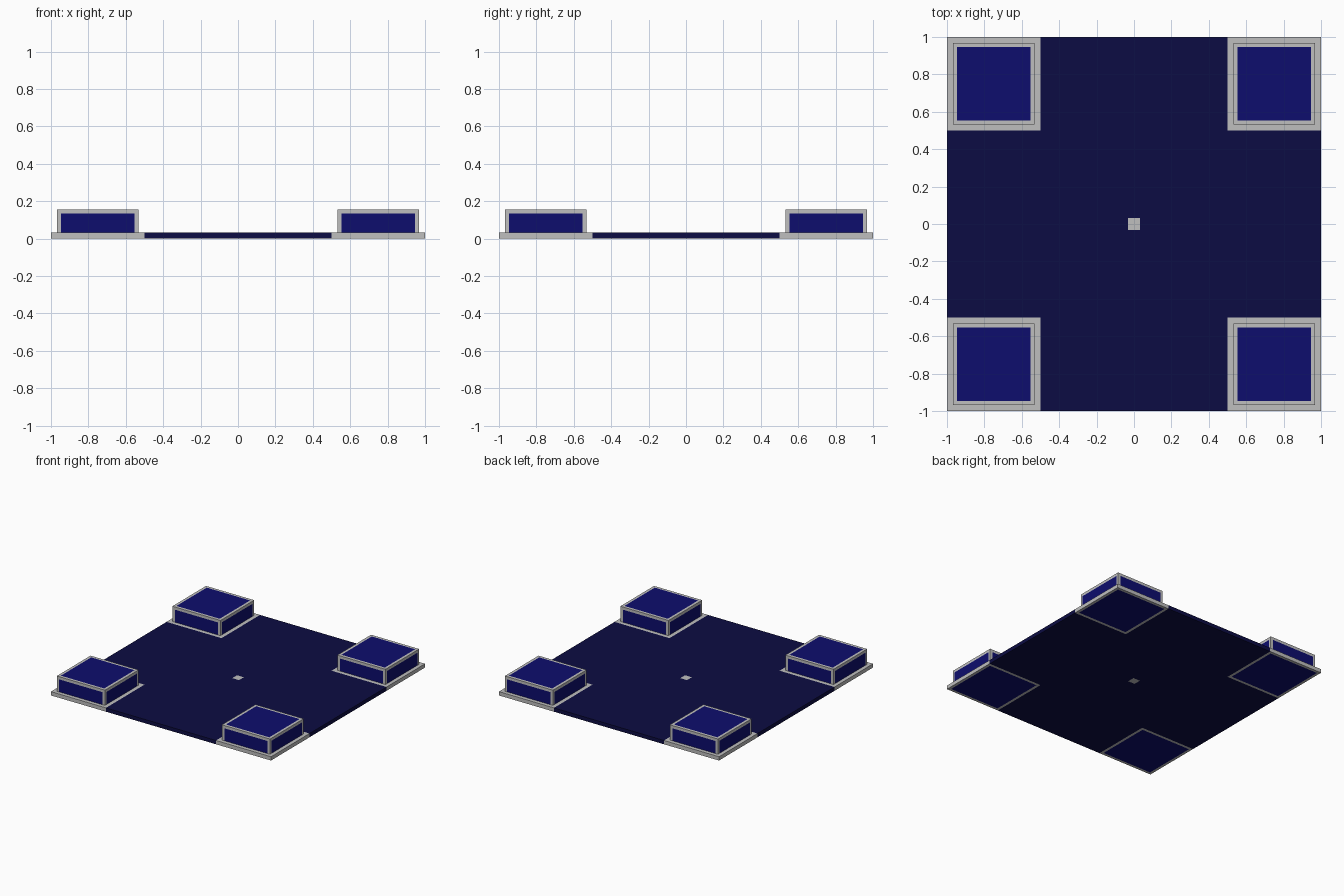
import bpy
import bmesh

cube = bpy.data.objects.get("Cube")
if cube:
    bpy.data.objects.remove(cube, do_unlink=True)

U = 1 / 32  # base unit: slab thickness and trim width


def make_material(name, rgb):
    mat = bpy.data.materials.new(name)
    mat.use_nodes = True
    color = (*rgb, 1.0)
    mat.diffuse_color = color
    bsdf = mat.node_tree.nodes["Principled BSDF"]
    bsdf.inputs["Base Color"].default_value = color
    bsdf.inputs["Roughness"].default_value = 0.8
    return mat


GREY = make_material("light grey trim", (0.52, 0.52, 0.52))
NAVY = make_material("dark navy", (0.0037, 0.0037, 0.056))
BLUE = make_material("deep blue", (0.004, 0.004, 0.155))


def add_object(name, bm, mats):
    bmesh.ops.recalc_face_normals(bm, faces=bm.faces)
    mesh = bpy.data.meshes.new(name)
    bm.to_mesh(mesh)
    bm.free()
    for mat in mats:
        mesh.materials.append(mat)
    obj = bpy.data.objects.new(name, mesh)
    bpy.context.collection.objects.link(obj)


def box(cx, cy, half, height):
    """Square box standing on z = 0."""
    bm = bmesh.new()
    bmesh.ops.create_cube(bm, size=1)
    for v in bm.verts:
        v.co = (cx + v.co.x * 2 * half, cy + v.co.y * 2 * half,
                (v.co.z + 0.5) * height)
    bm.normal_update()
    return bm


def inset_panels(bm, faces):
    """Inset each face by one unit and colour the inner panel."""
    bmesh.ops.inset_individual(bm, faces=faces, thickness=U)
    for f in faces:
        f.material_index = 1


# Cross-shaped platform, with a small square marker in the middle
bm = bmesh.new()
cuts = [-1, -0.5, -U, U, 0.5, 1]
for i in range(5):
    for j in range(5):
        if i in (0, 4) and j in (0, 4):
            continue
        x0, x1, y0, y1 = cuts[i], cuts[i + 1], cuts[j], cuts[j + 1]
        corners = [(x0, y0), (x1, y0), (x1, y1), (x0, y1)]
        bm.faces.new([bm.verts.new((x, y, 0)) for x, y in corners])
bmesh.ops.remove_doubles(bm, verts=bm.verts, dist=1e-5)
# keep_orig leaves the lower faces in place to close the slab
ret = bmesh.ops.extrude_face_region(bm, geom=bm.faces[:], use_keep_orig=True)
for v in ret["geom"]:
    if isinstance(v, bmesh.types.BMVert):
        v.co.z = U
for f in bm.faces:
    c = f.calc_center_median()
    if abs(c.x) < U / 2 and abs(c.y) < U / 2:
        f.material_index = 1
add_object("platform", bm, [NAVY, GREY])

# Four corners: a flat tile with a raised block on it
for side, sx in (("left", 1), ("right", -1)):
    for end, sy in (("front", -1), ("back", 1)):
        cx, cy = 0.75 * sx, 0.75 * sy

        # Tile, with a blue panel underneath
        bm = box(cx, cy, 8 * U, U)
        inset_panels(bm, [f for f in bm.faces if f.normal.z < -0.5])
        add_object(f"corner_tile_{end}_{side}", bm, [GREY, BLUE])

        # Open-bottomed block with framed blue panels
        bm = box(cx, cy, 7 * U, 5 * U)
        bottom = [f for f in bm.faces if f.normal.z < -0.5]
        bmesh.ops.delete(bm, geom=bottom, context='FACES_ONLY')
        inset_panels(bm, bm.faces[:])
        add_object(f"corner_block_{end}_{side}", bm, [GREY, BLUE])
